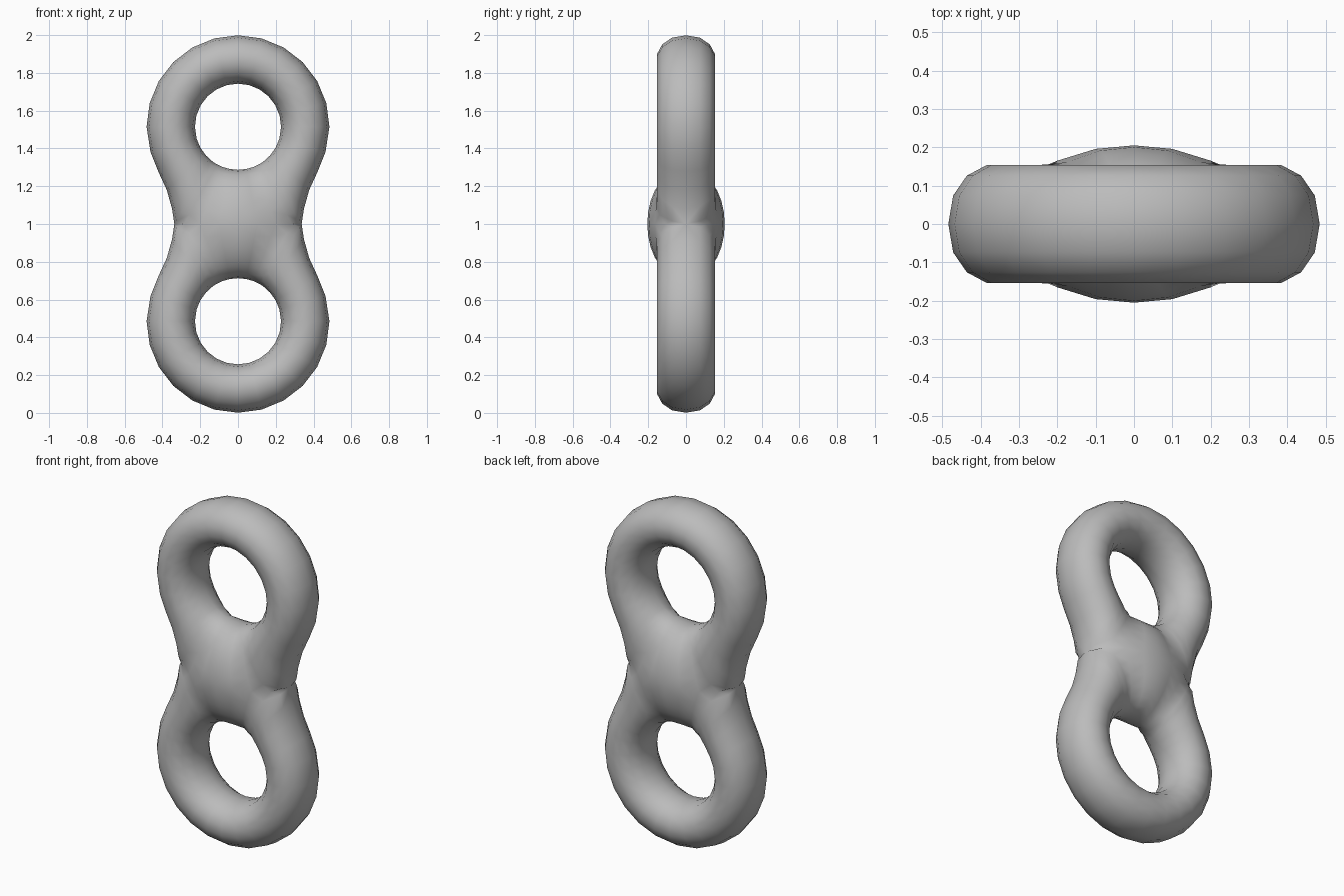
import bpy, bmesh, math

if "Cube" in bpy.data.objects:
    bpy.data.objects.remove(bpy.data.objects["Cube"])

HOLE_Z = 0.515      # hole centre above the waist plane
HOLE_R = 0.228
OUTER_R = 0.484
WAIST_X, WAIST_Y = 0.337, 0.205
TUBE_Y = 0.157
STEPS = 7           # segments from hole edge to outer edge
BOX = 0.9           # slightly squared tube section

grey = bpy.data.materials.new("grey")
grey.diffuse_color = (0.5, 0.5, 0.5, 1)
grey.use_nodes = True
grey.node_tree.nodes["Principled BSDF"].inputs["Base Color"].default_value = grey.diffuse_color

# Outline of one quarter: top arc, tapering flank, then along the waist plane
outline = [(OUTER_R * math.sin(math.radians(a)), HOLE_Z + OUTER_R * math.cos(math.radians(a)))
           for a in range(0, 91, 15)]
outline += [(0.463, 0.38), (0.423, 0.28), (0.377, 0.18), (0.349, 0.08), (WAIST_X, 0)]
outline += [(0.285, 0), (0.2, 0), (0.1, 0), (0, 0)]


def section(x, z):
    """Section points from the hole edge to one outline point."""
    dx, dz = x, z - HOLE_Z
    length = math.hypot(dx, dz)
    height, end = TUBE_Y, math.pi
    if z == 0 and x < WAIST_X:
        seam = WAIST_Y * math.sqrt(1 - (x / WAIST_X) ** 2)
        height = max(TUBE_Y, seam)
        end = math.pi - math.asin(min(1, (seam / height) ** (1 / BOX)))
    points = []
    for j in range(STEPS + 1):
        phi = end * j / STEPS
        t = (1 - math.cos(phi)) / (1 - math.cos(end))
        r = (HOLE_R + (length - HOLE_R) * t) / length
        y = height * max(0, math.sin(phi)) ** BOX
        points.append((dx * r, 0 if y < 1e-6 else y, HOLE_Z + dz * r))
    return points


# One eighth of the figure-eight ring as a grid of sections
bm = bmesh.new()
rows = [[bm.verts.new(p) for p in section(x, z)] for x, z in outline]
for a, b in zip(rows, rows[1:]):
    for j in range(STEPS):
        bm.faces.new((a[j], a[j + 1], b[j + 1], b[j])).smooth = True
mesh = bpy.data.meshes.new("double_ring")
bm.to_mesh(mesh)
bm.free()
mesh.materials.append(grey)

# Mirrored into the whole body
ring = bpy.data.objects.new("double_ring", mesh)
bpy.context.collection.objects.link(ring)
ring.location.z = 1
mirror = ring.modifiers.new("mirror", 'MIRROR')
mirror.use_axis = (True, True, True)
mirror.merge_threshold = 0.001
